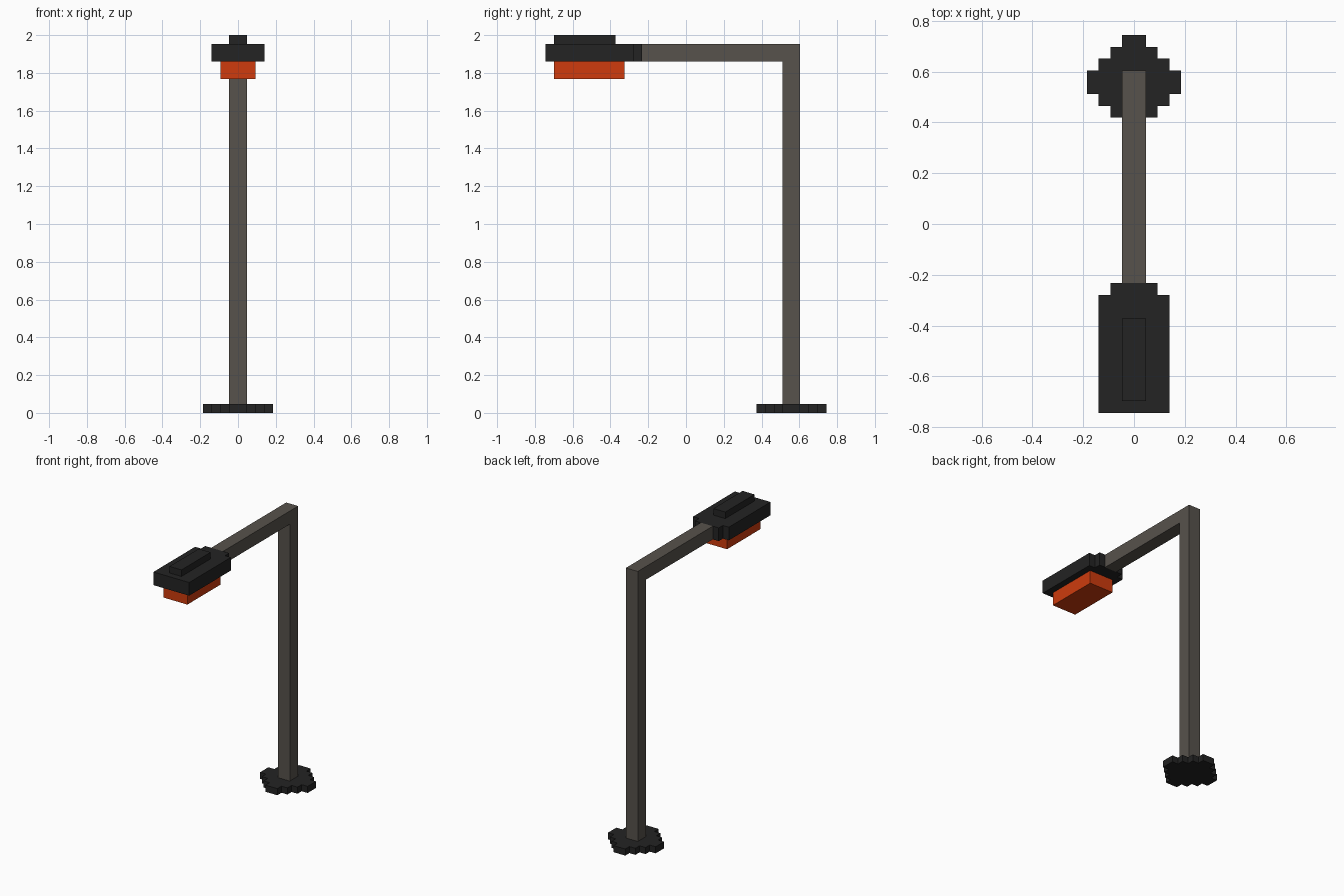
import bpy, bmesh
from mathutils import Vector

if "Cube" in bpy.data.objects:
    bpy.data.objects.remove(bpy.data.objects["Cube"])

U = 2 / 43  # one block of the stepped style


def material(name, rgb):
    m = bpy.data.materials.new(name)
    m.diffuse_color = (*rgb, 1)
    m.use_nodes = True
    m.node_tree.nodes["Principled BSDF"].inputs["Base Color"].default_value = m.diffuse_color
    return m


black = material("black_metal", (0.017, 0.017, 0.017))
grey = material("grey_metal", (0.095, 0.084, 0.072))
orange = material("orange_light", (0.62, 0.044, 0.004))


def prism(name, outline, extrude, mat):
    """Extrude a flat outline, given in block units, into a solid."""
    bm = bmesh.new()
    face = bm.faces.new([bm.verts.new(Vector(p) * U) for p in outline])
    ext = bmesh.ops.extrude_face_region(bm, geom=[face])
    verts = [v for v in ext["geom"] if isinstance(v, bmesh.types.BMVert)]
    bmesh.ops.translate(bm, verts=verts, vec=Vector(extrude) * U)
    bmesh.ops.recalc_face_normals(bm, faces=bm.faces)
    mesh = bpy.data.meshes.new(name)
    bm.to_mesh(mesh)
    bm.free()
    mesh.materials.append(mat)
    obj = bpy.data.objects.new(name, mesh)
    bpy.context.collection.objects.link(obj)
    return obj


def mirrored(half, z):
    """Right half of a plan outline, front to back, mirrored across x = 0."""
    full = half + [(-x, y) for x, y in reversed(half)]
    return [(x, y, z) for x, y in full]


def box(name, half_width, y0, y1, z0, z1, mat):
    plan = mirrored([(half_width, y0), (half_width, y1)], z0)
    return prism(name, plan, (0, 0, z1 - z0), mat)


# Stepped round foot plate
steps = [(1, 8), (1, 9), (2, 9), (2, 10), (3, 10), (3, 11), (4, 11)]
steps += [(x, 24 - y) for x, y in reversed(steps)]
prism("foot_plate", mirrored(steps, 0), (0, 0, 1), black)

# Post and arm as one bent square bar
bar = [(11, 1), (13, 1), (13, 42), (-5, 42), (-5, 40), (11, 40)]
prism("post_and_arm", [(-1, y, z) for y, z in bar], (2, 0, 0), grey)

# Lamp housing, narrowed where it meets the arm
housing = [(3, -16), (3, -6), (2, -6), (2, -5)]
prism("lamp_housing", mirrored(housing, 40), (0, 0, 2), black)

# Ridge on top of the housing and light below it
box("housing_ridge", 1, -15, -8, 42, 43, black)
box("lamp_light", 2, -15, -7, 38, 40, orange)
